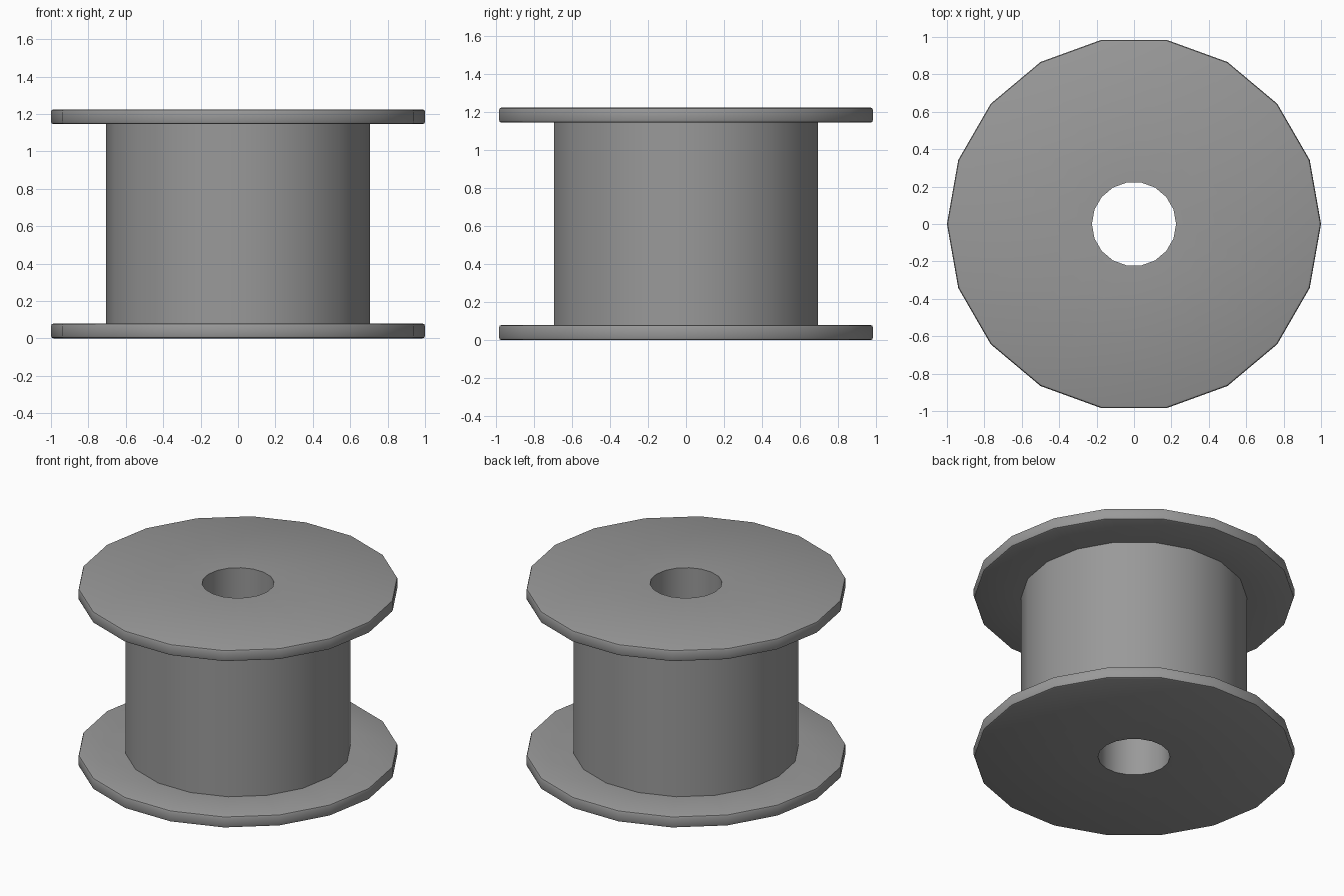
import bpy, bmesh
from math import sin, cos, pi

if "Cube" in bpy.data.objects:
    bpy.data.objects.remove(bpy.data.objects["Cube"])

SIDES = 18
R_FLANGE, R_BARREL, R_BORE = 1.0, 0.705, 0.225
HEIGHT, THICK, ROUND = 1.225, 0.08, 0.014


def rim(z0, z1):
    """Outer flange profile from z0 up to z1 with softly rounded corners."""
    pts = []
    for zc, start in ((z0 + ROUND, -pi / 2), (z1 - ROUND, 0)):
        for i in range(3):
            a = start + i * pi / 4
            pts.append((R_FLANGE - ROUND + ROUND * cos(a), zc + ROUND * sin(a)))
    return pts


def lathe(name, profile, material):
    """Spin a closed (radius, z) profile around the z axis."""
    bm = bmesh.new()
    rings = [[bm.verts.new((r * cos(2 * pi * k / SIDES), r * sin(2 * pi * k / SIDES), z))
              for r, z in profile] for k in range(SIDES)]
    n = len(profile)
    for k in range(SIDES):
        a, b = rings[k], rings[(k + 1) % SIDES]
        for i in range(n):
            j = (i + 1) % n
            bm.faces.new((a[i], b[i], b[j], a[j]))
    bmesh.ops.recalc_face_normals(bm, faces=bm.faces)
    mesh = bpy.data.meshes.new(name)
    bm.to_mesh(mesh)
    bm.free()
    mesh.materials.append(material)
    obj = bpy.data.objects.new(name, mesh)
    bpy.context.collection.objects.link(obj)
    bpy.context.view_layer.objects.active = obj
    obj.select_set(True)
    bpy.ops.object.shade_smooth_by_angle(angle=0.7)
    return obj


# Dark grey finish
dark_grey = bpy.data.materials.new("dark_grey")
dark_grey.diffuse_color = (0.32, 0.32, 0.32, 1)
dark_grey.use_nodes = True
dark_grey.node_tree.nodes["Principled BSDF"].inputs["Base Color"].default_value = dark_grey.diffuse_color

# Bottom flange, barrel, top flange and through bore as one closed section
profile = [(R_BORE, 0)]
profile += rim(0, THICK)
profile += [(R_BARREL, THICK), (R_BARREL, HEIGHT - THICK)]
profile += rim(HEIGHT - THICK, HEIGHT)
profile += [(R_BORE, HEIGHT)]
lathe("spool", profile, dark_grey)
